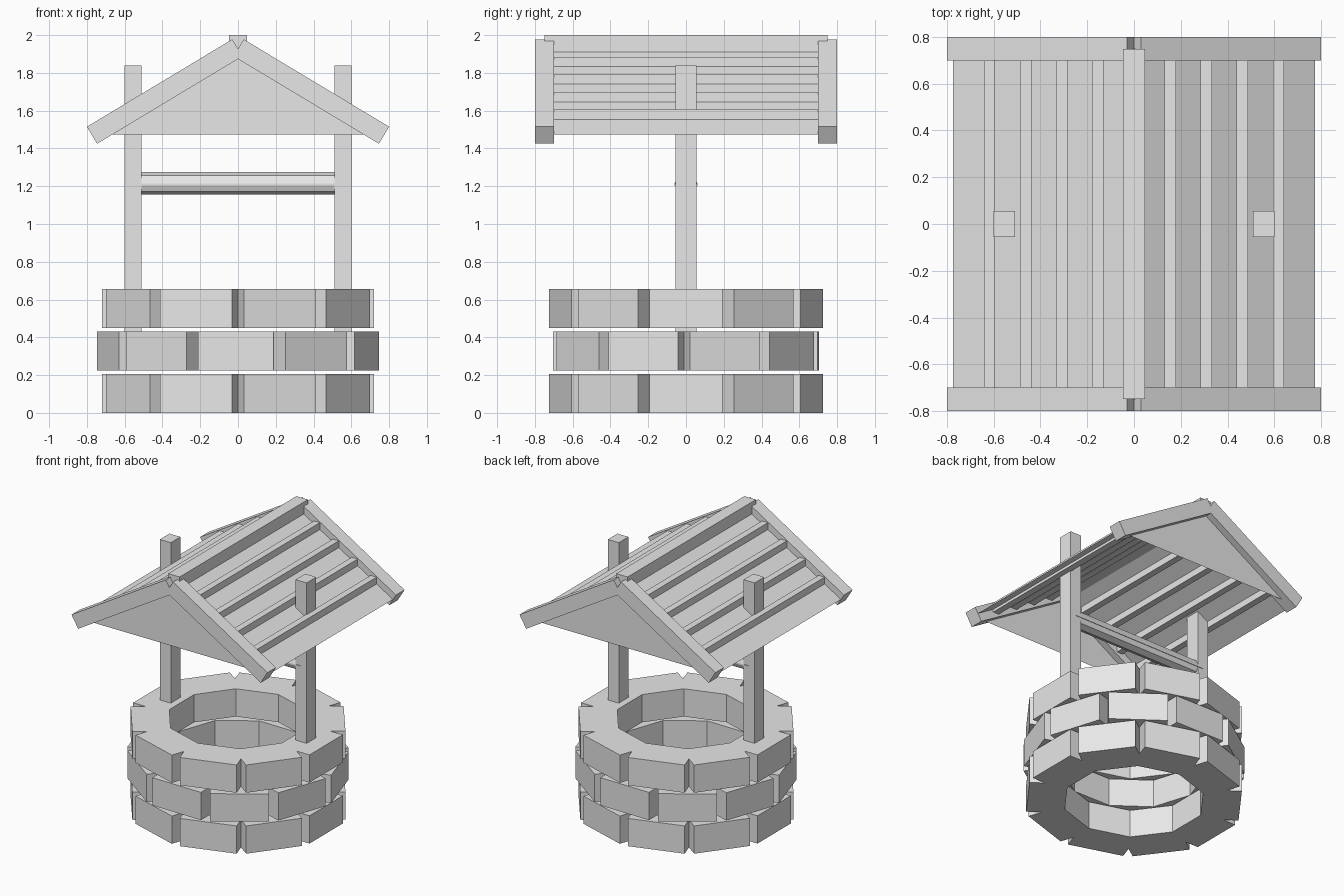
import bpy, bmesh, math
from mathutils import Matrix, Vector

if "Cube" in bpy.data.objects:
    bpy.data.objects.remove(bpy.data.objects["Cube"])

grey = bpy.data.materials.new("plain_grey")
grey.diffuse_color = (0.8, 0.8, 0.8, 1)
grey.use_nodes = True
grey.node_tree.nodes["Principled BSDF"].inputs["Base Color"].default_value = grey.diffuse_color


def finish(name, bm, recalc=True):
    if recalc:
        bmesh.ops.recalc_face_normals(bm, faces=bm.faces)
    me = bpy.data.meshes.new(name)
    bm.to_mesh(me)
    bm.free()
    me.materials.append(grey)
    ob = bpy.data.objects.new(name, me)
    bpy.context.collection.objects.link(ob)
    return ob


def box(name, lo, hi):
    bm = bmesh.new()
    bmesh.ops.create_cube(bm, size=1)
    lo, hi = Vector(lo), Vector(hi)
    for v in bm.verts:
        v.co = (lo + hi) / 2 + Vector(c * s for c, s in zip(v.co, hi - lo))
    return finish(name, bm)


# Stone rings: ten blocks that meet inside and leave V notches outside
COUNT, FACE_R, HALF_W, INNER_R = 10, 0.72, 0.20, 0.46
HALF = math.pi / COUNT


def stone_ring(name, z0, z1, turn):
    outer, inner = [], []
    notch_r = HALF_W / math.sin(HALF)
    for i in range(COUNT):
        a = turn + 2 * HALF * i
        d = Vector((math.cos(a), math.sin(a)))
        t = Vector((-d.y, d.x))
        n = a + HALF
        outer.append([d * FACE_R - t * HALF_W, d * FACE_R + t * HALF_W,
                      Vector((math.cos(n), math.sin(n))) * notch_r])
        r = INNER_R / math.cos(HALF)
        inner.append(Vector((math.cos(n), math.sin(n))) * r)
    bm = bmesh.new()

    def pair(p):
        return [bm.verts.new((p.x, p.y * 0.972, z)) for z in (z0, z1)]

    out = [[pair(p) for p in trio] for trio in outer]
    inn = [pair(p) for p in inner]
    for i in range(COUNT):
        a, b, c = out[i]
        prev, nxt = out[i - 1][2], out[(i + 1) % COUNT][0]
        for p, q in ((prev, a), (a, b), (b, c)):
            bm.faces.new((p[0], q[0], q[1], p[1]))
        bm.faces.new((inn[i][0], inn[i - 1][0], inn[i - 1][1], inn[i][1]))
        for k in (0, 1):
            bm.faces.new((prev[k], a[k], b[k], c[k], inn[i][k], inn[i - 1][k]))
    return finish(name, bm)


stone_ring("stone_ring_bottom", 0.0, 0.205, 0)
stone_ring("stone_ring_middle", 0.225, 0.43, HALF - math.radians(0.9))
stone_ring("stone_ring_top", 0.45, 0.655, 0)

# Posts
for side, s in (("left", -1), ("right", 1)):
    xs = sorted((s * 0.51, s * 0.60))
    box("post_" + side, (xs[0], -0.056, 0.33), (xs[1], 0.056, 1.84))

# Winding axle between the posts, with a thin strip through it
bm = bmesh.new()
bmesh.ops.create_cone(bm, cap_ends=True, segments=8, radius1=0.06, radius2=0.06,
                      depth=1.02, matrix=Matrix.Translation((0, 0, 1.215))
                      @ Matrix.Rotation(math.pi / 2, 4, 'Y'))
finish("axle", bm)
box("axle_strip", (-0.555, -0.06, 1.205), (0.555, 0.06, 1.215))

# Roof shell: open triangular prism with closed gables
EAVE_X, EAVE_Z, APEX_Z, GABLE_Y = 0.775, 1.475, 1.94, 0.75
bm = bmesh.new()
ends = [[bm.verts.new(p) for p in ((-EAVE_X, y, EAVE_Z), (EAVE_X, y, EAVE_Z), (0, y, APEX_Z))]
        for y in (-GABLE_Y, GABLE_Y)]
f, b = ends
bm.faces.new((f[0], f[1], f[2]))
bm.faces.new((b[1], b[0], b[2]))
bm.faces.new((f[1], b[1], b[2], f[2]))
bm.faces.new((b[0], f[0], f[2], b[2]))
finish("roof_shell", bm, recalc=False)

# Ridge beam
box("ridge_beam", (-0.047, -0.748, 1.905), (0.047, 0.748, 2.0))

# Battens along both slopes
for side, s in (("left", -1), ("right", 1)):
    for i in range(4):
        x, top = 0.13 + 0.1545 * i, 1.883 - 0.0927 * i
        xs = sorted((s * x, s * (x + 0.049)))
        box(f"batten_{side}_{i + 1}", (xs[0], -0.74, top - 0.07), (xs[1], 0.74, top))

# Barge boards on both gables, square-ended and crossing at the peak
for end, y0 in (("front", -0.80), ("back", 0.70)):
    for side, s in (("left", -1), ("right", 1)):
        low, high = Vector((0.80, 1.515)), Vector((0.03, 1.978))
        along = (high - low).normalized()
        down = Vector((-along.y, along.x))
        if down.y > 0:
            down = -down
        quad = (low, high, high + down * 0.105, low + down * 0.105)
        bm = bmesh.new()
        rows = [[bm.verts.new((s * p.x, y, p.y)) for p in quad] for y in (y0, y0 + 0.10)]
        for r in rows:
            bm.faces.new(r)
        for k in range(4):
            j = (k + 1) % 4
            bm.faces.new((rows[0][k], rows[0][j], rows[1][j], rows[1][k]))
        finish(f"barge_board_{end}_{side}", bm)
